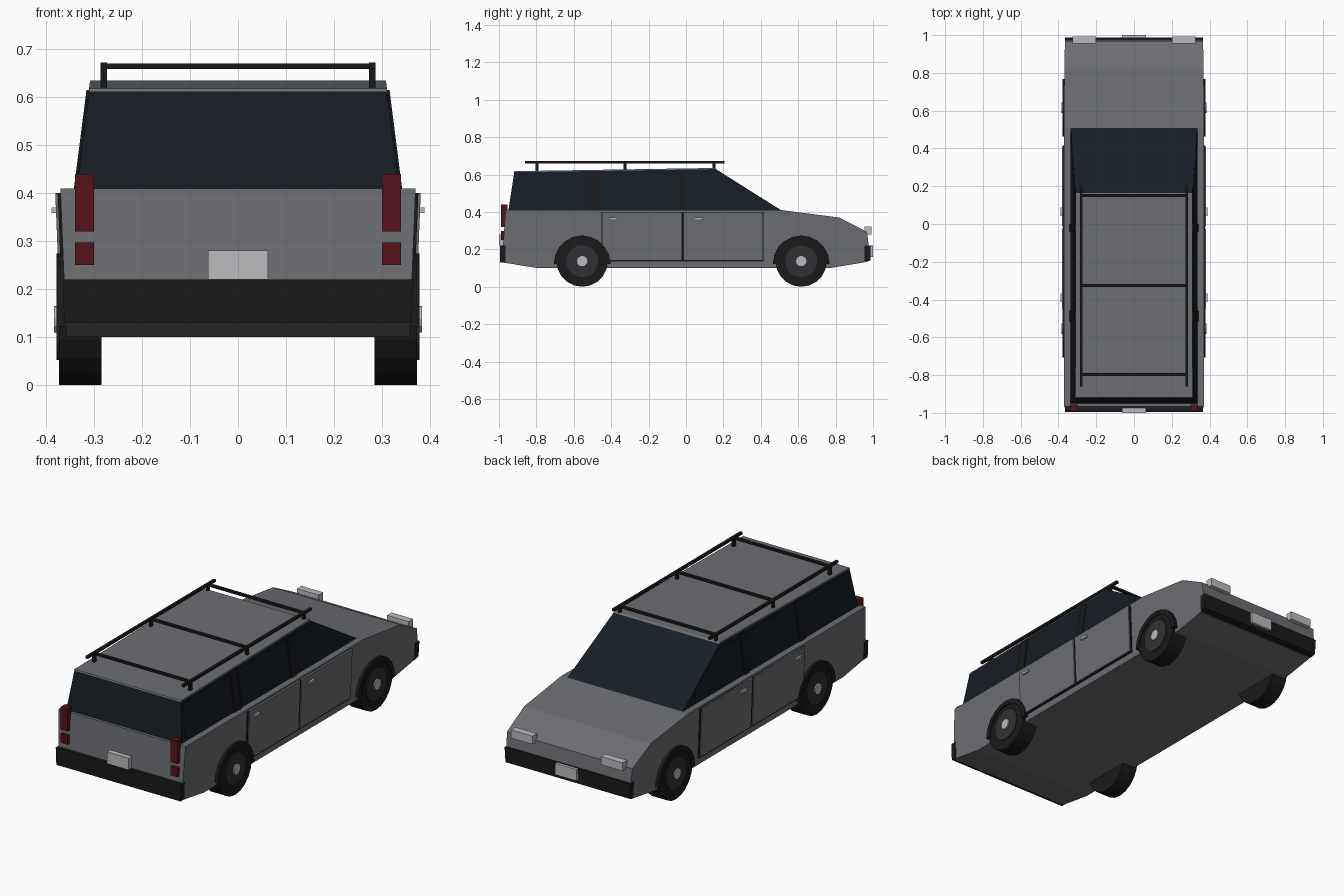
import bpy, bmesh, math

if "Cube" in bpy.data.objects:
    bpy.data.objects.remove(bpy.data.objects["Cube"])

def material(name, r, g, b):
    m = bpy.data.materials.new(name)
    m.diffuse_color = (r, g, b, 1)
    m.use_nodes = True
    m.node_tree.nodes["Principled BSDF"].inputs["Base Color"].default_value = m.diffuse_color
    return m

PAINT = material("paint", 0.15, 0.155, 0.17)
GLASS = material("glass", 0.008, 0.012, 0.018)
BLACK = material("black_trim", 0.01, 0.01, 0.011)
RIM = material("rim", 0.03, 0.03, 0.035)
RED = material("tail_red", 0.09, 0.006, 0.01)
LIGHT = material("light_grey", 0.5, 0.5, 0.52)

def body_w(z):
    return 0.358 + (z - 0.10) * 0.04

def cabin_w(z):
    return 0.336 - (z - 0.41) * 0.127

def prism(name, pts, inner, outer, mat, mirror=False):
    """Extrude a (y, z) profile across x; inner/outer give x for each z."""
    bm = bmesh.new()
    for s in ((1, -1) if mirror else (1,)):
        a = [bm.verts.new((s * inner(z), y, z)) for y, z in pts]
        b = [bm.verts.new((s * outer(z), y, z)) for y, z in pts]
        n = len(pts)
        for i in range(n):
            j = (i + 1) % n
            bm.faces.new((a[i], a[j], b[j], b[i]))
        bm.faces.new(a[::-1])
        bm.faces.new(b)
    bmesh.ops.recalc_face_normals(bm, faces=bm.faces[:])
    me = bpy.data.meshes.new(name)
    bm.to_mesh(me)
    bm.free()
    me.materials.append(mat)
    ob = bpy.data.objects.new(name, me)
    bpy.context.collection.objects.link(ob)
    return ob

def full(name, pts, w, mat):
    return prism(name, pts, lambda z: -w(z), w, mat)

def panel(name, pts, w, out, mat, depth=0.02):
    return prism(name, pts, lambda z: w(z) - depth, lambda z: w(z) + out, mat, True)

def rect(y0, y1, z0, z1):
    return [(y0, z0), (y1, z0), (y1, z1), (y0, z1)]

def box(name, x0, x1, y0, y1, z0, z1, mat, mirror=False):
    return prism(name, rect(y0, y1, z0, z1), lambda z: x0, lambda z: x1, mat, mirror)

def arc(cy, cz, r, a0, a1, n):
    return [(cy + r * math.cos(math.radians(a0 + (a1 - a0) * i / n)),
             cz + r * math.sin(math.radians(a0 + (a1 - a0) * i / n))) for i in range(n + 1)]

# lower body
full("body", [(-0.98, 0.13), (-0.795, 0.10), (0.77, 0.10), (0.95, 0.13), (0.978, 0.21),
              (0.968, 0.293), (0.82, 0.37), (0.51, 0.41), (-0.965, 0.41), (-0.978, 0.22)],
     body_w, PAINT)

# bumpers
full("rear_bumper", rect(-0.995, -0.965, 0.13, 0.22), lambda z: body_w(z) + 0.003, BLACK)
full("front_bumper", [(0.955, 0.13), (0.985, 0.14), (0.988, 0.22), (0.955, 0.22)],
     lambda z: body_w(z) + 0.003, BLACK)

# glazed cabin and roof skin
full("cabin_glass", [(-0.95, 0.405), (0.515, 0.405), (0.155, 0.632), (-0.918, 0.614)], cabin_w, GLASS)
full("roof", [(-0.921, 0.612), (0.165, 0.629), (0.155, 0.635), (-0.918, 0.618)],
     lambda z: cabin_w(z) + 0.001, PAINT)

# side windows and pillars
panel("front_side_window", [(0.0, 0.43), (0.40, 0.43), (0.40, 0.47), (0.19, 0.605), (0.0, 0.605)],
      cabin_w, 0.003, GLASS)
panel("rear_side_window", rect(-0.45, -0.045, 0.43, 0.605), cabin_w, 0.003, GLASS)
panel("cargo_window", [(-0.92, 0.43), (-0.515, 0.43), (-0.515, 0.605), (-0.905, 0.6)],
      cabin_w, 0.002, GLASS)
for nm, y0, y1 in (("middle_pillar", -0.04, 0.0), ("rear_pillar", -0.515, -0.46)):
    panel(nm, rect(y0, y1, 0.41, 0.615), cabin_w, 0.006, BLACK)

# doors over a dark seam panel, with handles
panel("door_seam", rect(-0.453, 0.415, 0.135, 0.40), body_w, 0.006, BLACK)
for nm, y0, y1, hy in (("rear_door", -0.447, -0.024, -0.39), ("front_door", -0.012, 0.409, 0.065)):
    panel(nm, rect(y0, y1, 0.142, 0.40), body_w, 0.011, PAINT)
    box(nm + "_handle", 0.37, 0.389, hy - 0.022, hy + 0.022, 0.358, 0.37, LIGHT, True)

# wheels and arches
for nm, cy in (("front", 0.616), ("rear", -0.555)):
    cz = 0.137
    for part, r, x0, x1, mat, n in (("tyre", 0.137, 0.285, 0.373, BLACK, 20),
                                    ("rim", 0.085, 0.30, 0.378, RIM, 20),
                                    ("hub", 0.028, 0.30, 0.384, LIGHT, 12)):
        prism(f"{nm}_{part}", arc(cy, cz, r, 0, 360, n)[:-1],
              lambda z, x=x0: x, lambda z, x=x1: x, mat, True)
    arch = bpy.data.objects.get(f"{nm}_tyre")
    outer, inner = arc(cy, 0.122, 0.152, 0, 180, 10), arc(cy, 0.122, 0.126, 180, 0, 10)
    prism(f"{nm}_wheel_arch", outer + inner, lambda z: 0.33, lambda z: 0.378, BLACK, True)

# lights and plates
box("tail_light", 0.30, 0.34, -0.99, -0.955, 0.32, 0.44, RED, True)
box("lower_tail_light", 0.30, 0.34, -0.99, -0.955, 0.25, 0.297, RED, True)
box("headlight", 0.20, 0.325, 0.955, 0.993, 0.28, 0.323, LIGHT, True)
box("rear_plate", -0.063, 0.063, -1.0, -0.97, 0.22, 0.28, LIGHT)
box("front_plate", -0.063, 0.063, 0.97, 1.0, 0.16, 0.22, LIGHT)

# roof rack
box("rack_rail", 0.273, 0.287, -0.86, 0.205, 0.659, 0.672, BLACK, True)
for i, y in enumerate((0.15, -0.325, -0.797)):
    box(f"rack_crossbar_{i}", -0.28, 0.28, y - 0.008, y + 0.008, 0.659, 0.67, BLACK)
    box(f"rack_post_{i}", 0.273, 0.287, y - 0.008, y + 0.008, 0.61, 0.662, BLACK, True)
